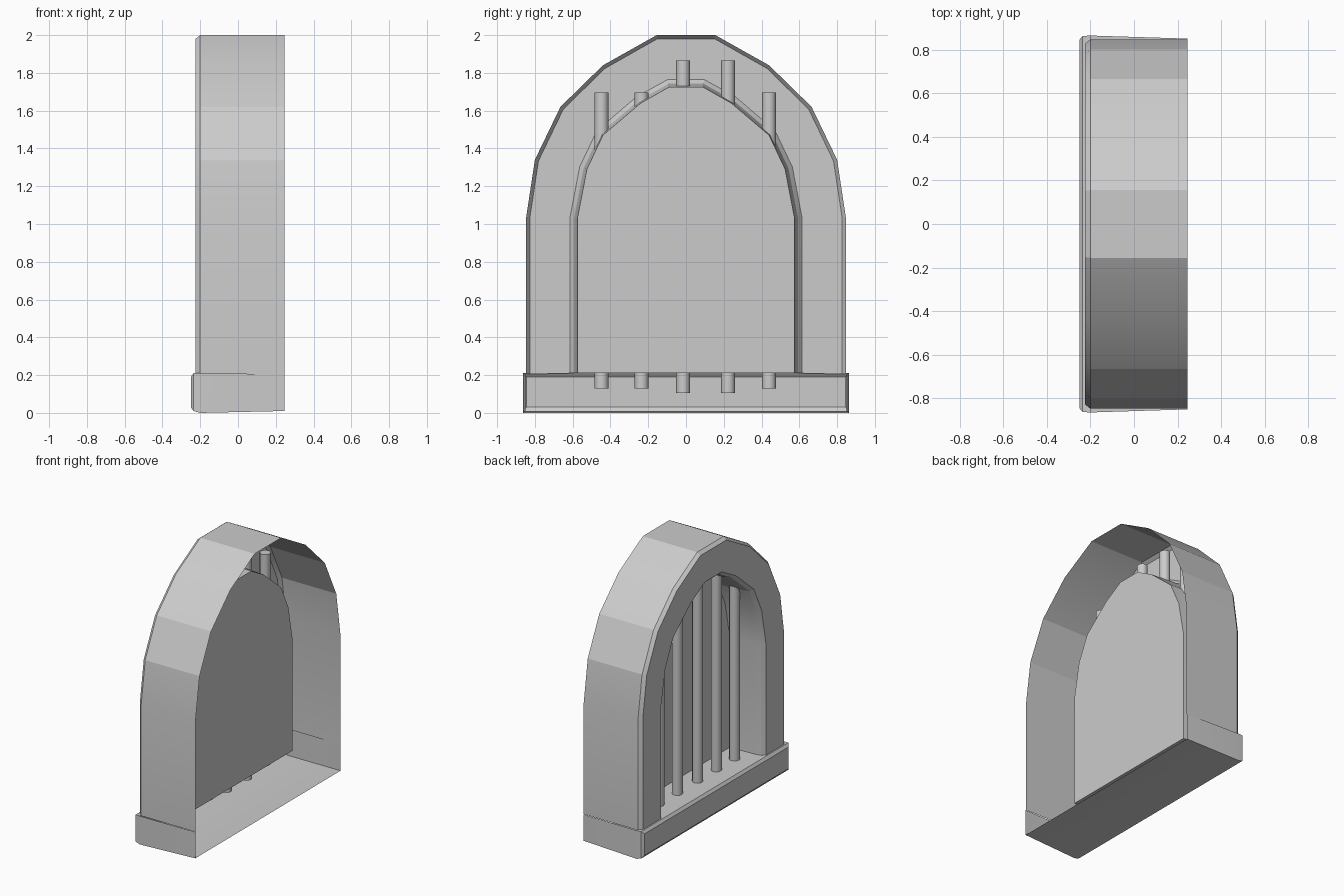
import bpy, bmesh, math

if "Cube" in bpy.data.objects:
    bpy.data.objects.remove(bpy.data.objects["Cube"])


def finish(name, bm, angle):
    bmesh.ops.remove_doubles(bm, verts=bm.verts, dist=1e-5)
    bmesh.ops.recalc_face_normals(bm, faces=bm.faces)
    mesh = bpy.data.meshes.new(name)
    bm.to_mesh(mesh)
    bm.free()
    ob = bpy.data.objects.new(name, mesh)
    bpy.context.collection.objects.link(ob)
    bpy.ops.object.select_all(action='DESELECT')
    ob.select_set(True)
    bpy.context.view_layer.objects.active = ob
    bpy.ops.object.shade_smooth_by_angle(angle=math.radians(angle))
    return ob


def arch(bm, half, x, grow=0.0):
    """Mirror a half arch (y, z) into a full outline at depth x, offset outwards."""
    pts = []
    for i, (y, z) in enumerate(half):
        a = math.radians((0, 0, 18, 38, 58, 80)[i])
        dz = 0 if i == 0 else grow * math.sin(a)
        pts.append((y + grow * math.cos(a), z + dz))
    full = pts + [(-y, z) for y, z in reversed(pts)]
    return [bm.verts.new((x, y, z)) for y, z in full]


def bridge(bm, a, b, closed):
    n = len(a)
    for i in range(n if closed else n - 1):
        j = (i + 1) % n
        bm.faces.new((a[i], a[j], b[j], b[i]))


OUTER = [(.847, .205), (.847, 1.03), (.8, 1.34), (.665, 1.62), (.44, 1.84), (.155, 2.0)]
INNER = [(.575, .21), (.575, 1.03), (.525, 1.29), (.44, 1.47), (.24, 1.64), (.09, 1.725)]

# Arched frame: hollow shell open at the back, front plate, deep recess and panel
bm = bmesh.new()
loops = [arch(bm, OUTER, .245), arch(bm, OUTER, -.2), arch(bm, OUTER, -.225, -.02),
         arch(bm, INNER, -.225, .04), arch(bm, INNER, -.2, .018), arch(bm, INNER, -.16, .01),
         arch(bm, INNER, .045)]
for k in range(len(loops) - 1):
    bridge(bm, loops[k], loops[k + 1], closed=k >= 3)
bm.faces.new(loops[-1])
finish("arched_frame", bm, 16)

# Sill: tapering trough under the frame, with a projecting front lip
bm = bmesh.new()
sections = []
for x, y, lo, hi in ((.245, .85, .01, .205), (-.2, .864, 0, .21),
                     (-.235, .862, .01, .21), (-.25, .845, .03, .19)):
    sections.append([bm.verts.new((x, s * y, z)) for s, z in
                     ((-1, hi), (-1, lo), (1, lo), (1, hi))])
for k in range(3):
    bridge(bm, sections[k], sections[k + 1], closed=k > 0)
bm.faces.new(sections[-1])
finish("sill", bm, 30)

# Vertical bars
for i, (y, lo, hi) in enumerate(((-.447, .13, 1.695), (-.235, .13, 1.695), (-.015, .105, 1.865),
                                 (.223, .105, 1.865), (.44, .13, 1.695))):
    bm = bmesh.new()
    bmesh.ops.create_cone(bm, cap_ends=True, segments=12, radius1=.037, radius2=.037, depth=hi - lo)
    bmesh.ops.translate(bm, verts=bm.verts, vec=(-.085, y, (lo + hi) / 2))
    finish(f"bar_{i + 1}", bm, 40)
